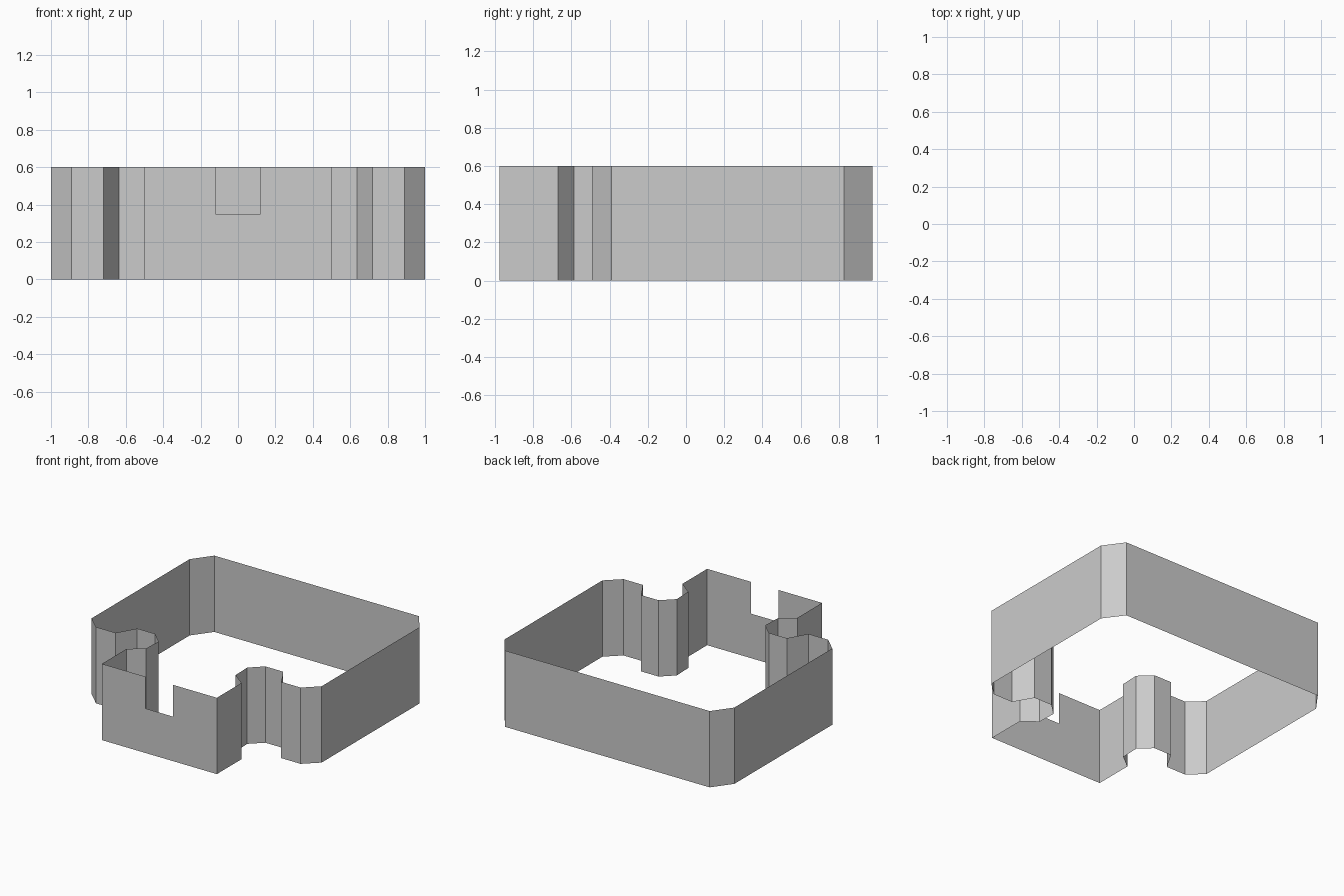
import bpy
import bmesh

if "Cube" in bpy.data.objects:
    bpy.data.objects.remove(bpy.data.objects["Cube"])

H = 0.6                      # wall height
NOTCH_X, NOTCH_Z = 0.12, 0.35

# Right half of the plan outline, from the front corner round to the back wall
half = [(0.5, -0.977),
        (0.5, -0.67), (0.39, -0.585), (0.385, -0.435),    # faceted corner recess
        (0.48, -0.345), (0.635, -0.345), (0.72, -0.493),
        (0.89, -0.493), (1.0, -0.39),                     # front chamfer
        (1.0, 0.827), (0.89, 0.977)]                      # back chamfer
outline = half + [(-x, y) for x, y in reversed(half)]

bm = bmesh.new()
low = [bm.verts.new((x, y, 0)) for x, y in outline]
high = [bm.verts.new((x, y, H)) for x, y in outline]

# Thin upright walls along the outline
for i in range(len(outline) - 1):
    bm.faces.new((low[i], low[i + 1], high[i + 1], high[i]))

# Front wall with the rectangular notch in its top edge
notch = [bm.verts.new((x, half[0][1], z)) for x, z in
         ((NOTCH_X, H), (NOTCH_X, NOTCH_Z), (-NOTCH_X, NOTCH_Z), (-NOTCH_X, H))]
bm.faces.new([low[-1], low[0], high[0]] + notch + [high[-1]])

bmesh.ops.recalc_face_normals(bm, faces=bm.faces[:])
mesh = bpy.data.meshes.new("perimeter_wall")
bm.to_mesh(mesh)
bm.free()
wall = bpy.data.objects.new("perimeter_wall", mesh)
bpy.context.collection.objects.link(wall)
